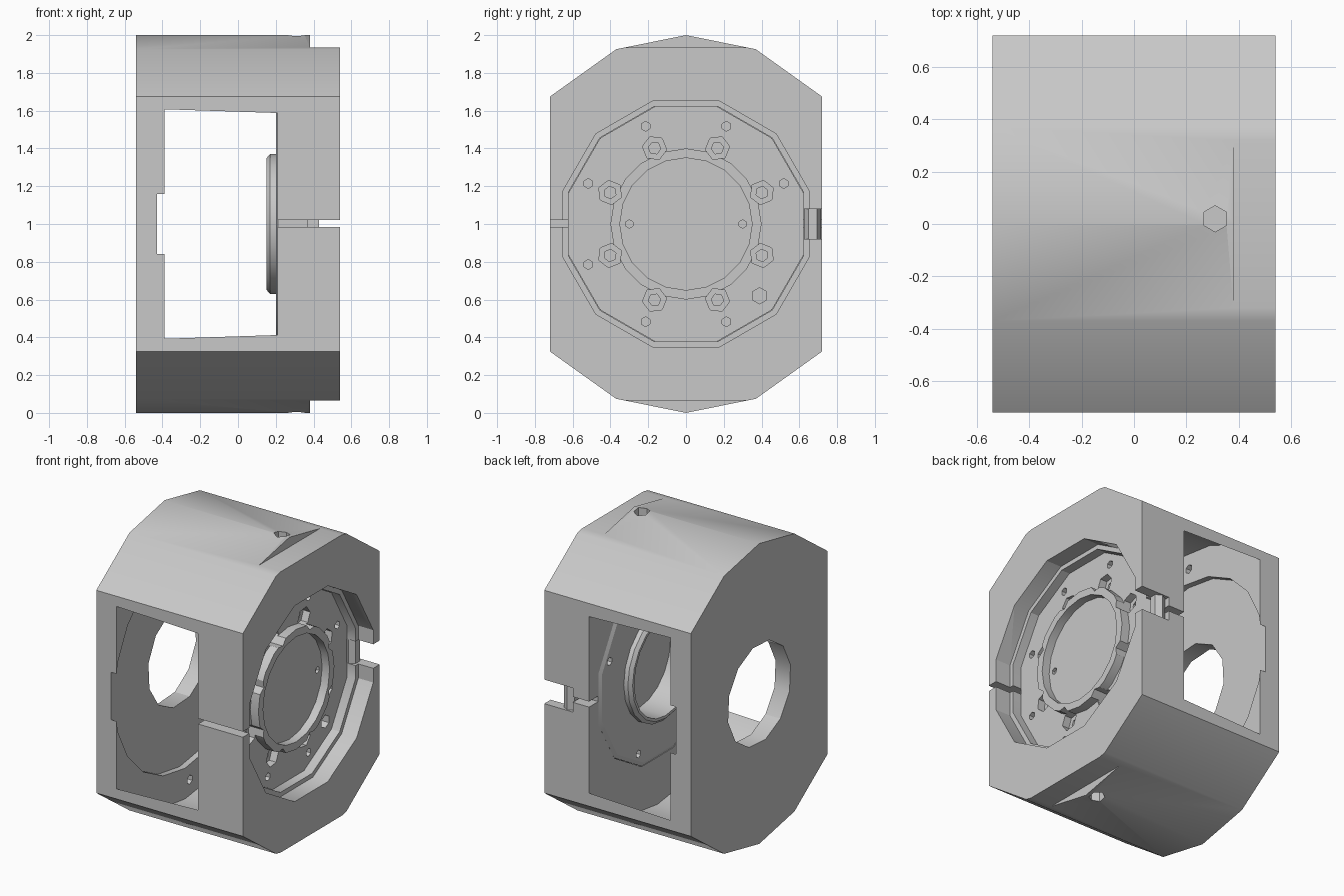
import bpy, bmesh
from math import sin, cos, pi, radians

cube = bpy.data.objects.get("Cube")
if cube:
    bpy.data.objects.remove(cube, do_unlink=True)

grey = bpy.data.materials.new("machined_grey")
grey.use_nodes = True
grey.diffuse_color = (0.58, 0.58, 0.58, 1)
grey.node_tree.nodes["Principled BSDF"].inputs["Base Color"].default_value = grey.diffuse_color

MID = 1.0  # height of the main axis


def ring(radius, sides, y=0, z=0, phase=0):
    """Regular polygon in the YZ plane, measured from the main axis."""
    steps = [2 * pi * i / sides + phase for i in range(sides)]
    return [(y + radius * sin(a), z + radius * cos(a)) for a in steps]


def rect(y0, y1, z0, z1):
    return [(y0, z0), (y0, z1), (y1, z1), (y1, z0)]


def loft(name, points, sections):
    """Solid along X; each section is (x, scale of the profile)."""
    bm = bmesh.new()
    rows = [[bm.verts.new((x, y * s, MID + z * s)) for y, z in points]
            for x, s in sections]
    n = len(points)
    for a, b in zip(rows, rows[1:]):
        for i in range(n):
            j = (i + 1) % n
            bm.faces.new((a[i], a[j], b[j], b[i]))
    bm.faces.new(rows[0])
    bm.faces.new(rows[-1])
    bmesh.ops.recalc_face_normals(bm, faces=bm.faces)
    mesh = bpy.data.meshes.new(name)
    bm.to_mesh(mesh)
    bm.free()
    mesh.materials.append(grey)
    obj = bpy.data.objects.new(name, mesh)
    bpy.context.collection.objects.link(obj)
    return obj


def prism(points, x0, x1, name="cutter"):
    return loft(name, points, [(x0, 1), (x1, 1)])


def upright(name, radius, sides, x, y, z0, z1):
    bpy.ops.mesh.primitive_cylinder_add(vertices=sides, radius=radius, depth=z1 - z0,
                                        location=(x, y, (z0 + z1) / 2))
    obj = bpy.context.object
    obj.name = name
    obj.data.materials.append(grey)
    return obj


def combine(target, tool, operation="DIFFERENCE"):
    mod = target.modifiers.new("combine", "BOOLEAN")
    mod.operation = operation
    mod.solver = "EXACT"
    mod.object = tool
    bpy.ops.object.select_all(action="DESELECT")
    bpy.context.view_layer.objects.active = target
    target.select_set(True)
    bpy.ops.object.modifier_apply(modifier=mod.name)
    bpy.data.objects.remove(tool, do_unlink=True)


def soften(obj, angle):
    bpy.ops.object.select_all(action="DESELECT")
    bpy.context.view_layer.objects.active = obj
    obj.select_set(True)
    bpy.ops.object.shade_smooth_by_angle(angle=radians(angle))


# Housing: faceted round body with flat front and back sides
crown = [(-0.72, 0.675), (-0.37, 0.925), (0, 1), (0.37, 0.925), (0.72, 0.675)]
outline = crown + [(-y, -z) for y, z in crown]
housing = prism(outline, -0.54, 0.54, "housing")

# Inner cavity, slightly tapered, breaking through the flat sides as windows
combine(housing, loft("cutter", ring(0.937, 24), [(-0.39, 1.013), (0.21, 1.0)]))
# Shallow seat and through hole in the left wall
combine(housing, prism(ring(0.745, 20), -0.43, -0.3))
combine(housing, prism(ring(0.335, 12, phase=0.2), -0.6, -0.3))
for side in (1, -1):
    combine(housing, prism(ring(0.03, 6, 0.05, 0.84 * side), -0.46, -0.3))
# Stepped clamp bore on the right
combine(housing, prism(ring(0.645, 12, phase=pi / 12), 0.1, 0.6))
combine(housing, prism(ring(0.675, 12, phase=pi / 12), 0.43, 0.6))
# Flats on the top and bottom of the clamp end, with screw pockets
for side in (1, -1):
    low, high = sorted((0.935 * side, 1.2 * side))
    combine(housing, prism(rect(-0.6, 0.6, low, high), 0.38, 0.6))
    low, high = sorted((MID + 0.87 * side, MID + 1.1 * side))
    combine(housing, upright("cutter", 0.05, 6, 0.31, 0.02, low, high))
# Clamp slits and the wider screw notch at the back
for y0, y1 in ((-0.8, -0.5), (0.5, 0.8)):
    combine(housing, prism(rect(y0, y1, -0.015, 0.022), 0.1, 0.6))
combine(housing, prism(rect(0.5, 0.8, -0.08, 0.08), 0.33, 0.6))
soften(housing, 30)

# Clamp screw in the notch
upright("clamp_screw", 0.045, 6, 0.375, 0.67, MID - 0.09, MID + 0.09)

# Flange plate with a raised centre ring, a stepped back and a rear collar
plate = loft("flange_plate", ring(0.643, 12, phase=pi / 12),
             [(0.20, 0.96), (0.212, 1), (0.37, 1)])
combine(plate, prism(ring(0.40, 20), 0.33, 0.43), "UNION")
combine(plate, loft("collar", ring(0.37, 20), [(0.15, 0.94), (0.17, 1), (0.26, 1)]), "UNION")
# Hollow collar behind, shallow dish in front, closed floor between
combine(plate, prism(ring(0.33, 20), 0.1, 0.345))
combine(plate, prism(ring(0.35, 20), 0.375, 0.5))
for side in (1, -1):
    combine(plate, prism(ring(0.022, 6, 0.3 * side), 0.355, 0.5))
# Hex bolt pockets and small holes around the plate
for i in range(8):
    a = pi / 8 + i * pi / 4
    y, z = sin(a), cos(a)
    combine(plate, prism(ring(0.065, 6, 0.435 * y, 0.435 * z, a), 0.32, 0.5))
    combine(plate, prism(ring(0.033, 6, 0.435 * y, 0.435 * z, a), 0.27, 0.5))
    if i == 2:  # one larger offset hole replaces a small one
        combine(plate, prism(ring(0.043, 6, 0.39, -0.38), 0.26, 0.5))
    else:
        combine(plate, prism(ring(0.026, 6, 0.56 * y, 0.56 * z), 0.1, 0.5))
soften(plate, 25)
